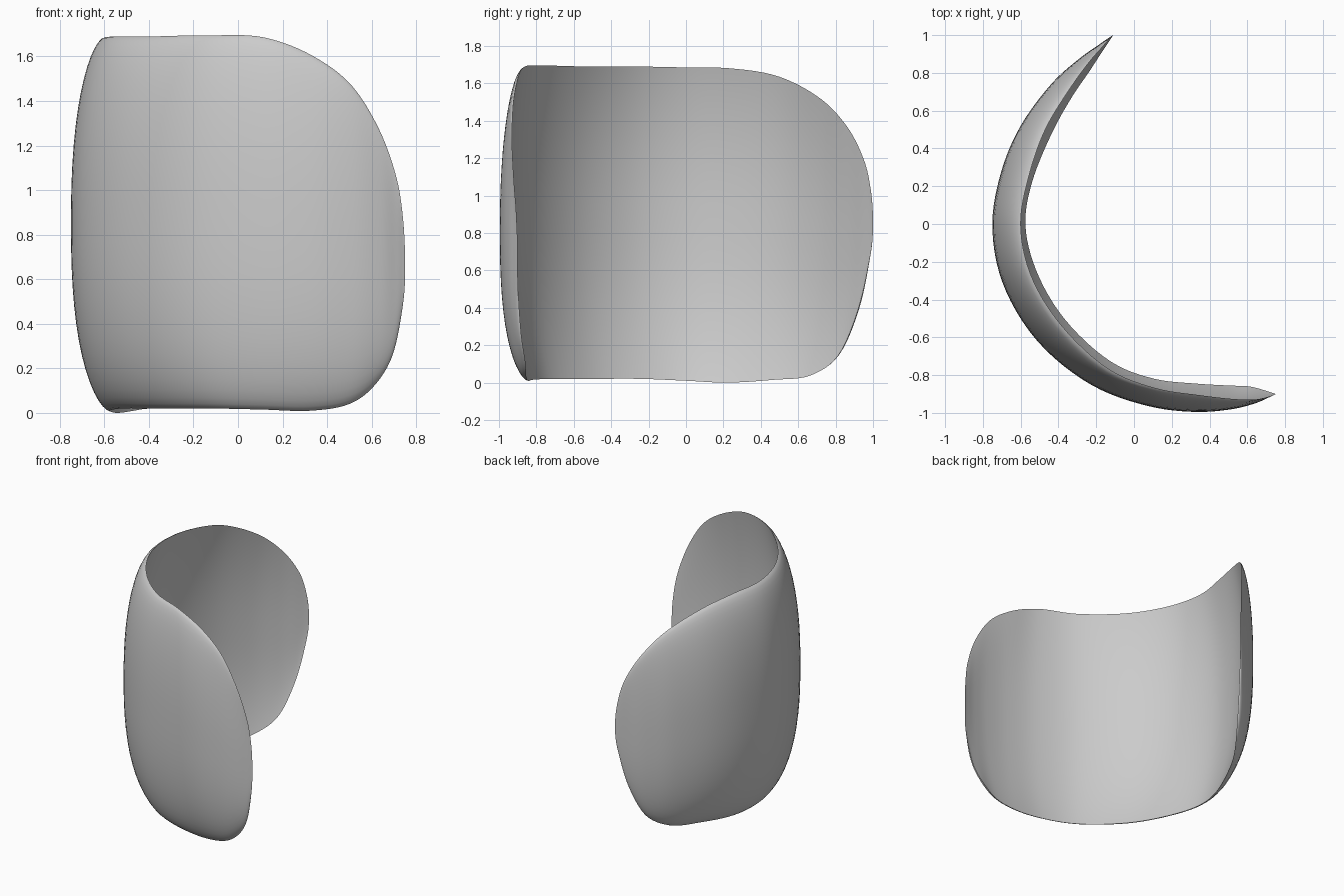
import bpy, bmesh, math
from mathutils import Vector

if "Cube" in bpy.data.objects:
    bpy.data.objects.remove(bpy.data.objects["Cube"])

# Stations along the cuff, back tip to front tip:
# outer mid-height xy, top rim xy, bottom rim xy, top z, bottom z
STATIONS = [
    (-.11, 1.0, -.11, 1.0, -.11, 1.0, .86, .84),
    (-.135, .985, -.13, .98, -.13, .97, 1.08, .60),
    (-.185, .95, -.165, .94, -.17, .91, 1.22, .36),
    (-.29, .875, -.235, .86, -.235, .81, 1.37, .14),
    (-.43, .75, -.33, .73, -.33, .67, 1.51, .04),
    (-.60, .52, -.47, .50, -.44, .47, 1.635, .015),
    (-.705, .27, -.56, .24, -.54, .22, 1.68, .0),
    (-.75, 0, -.60, 0, -.575, 0, 1.685, .01),
    (-.70, -.30, -.55, -.26, -.52, -.24, 1.69, .02),
    (-.52, -.61, -.39, -.53, -.37, -.50, 1.69, .02),
    (-.22, -.855, -.13, -.77, -.12, -.73, 1.695, .02),
    (.08, -.965, .12, -.87, .11, -.82, 1.685, .015),
    (.33, -.995, .34, -.905, .33, -.845, 1.60, .01),
    (.52, -.98, .51, -.925, .50, -.855, 1.47, .04),
    (.64, -.95, .63, -.93, .61, -.86, 1.28, .12),
    (.71, -.92, .705, -.92, .69, -.88, 1.08, .25),
    (.74, -.905, .738, -.907, .735, -.895, .90, .45),
    (.75, -.90, .75, -.90, .75, -.90, .66, .64),
]
SUB, ROWS = 6, 28


def tip_tangent(v):
    """Only the heights change at a tip, so its outline is rounded."""
    return Vector([0] * 6 + [v[6] * 1.3, v[7] * 1.3])


def station(i, f):
    """Smooth interpolation between stations, spaced by distance."""
    n = len(STATIONS)
    p = [Vector(STATIONS[min(max(k, 0), n - 1)]) for k in (i - 1, i, i + 1, i + 2)]
    d = [max((b - a).length, 1e-4) ** .5 for a, b in zip(p, p[1:])]
    m1 = ((p[1] - p[0]) / d[0] - (p[2] - p[0]) / (d[0] + d[1]) + (p[2] - p[1]) / d[1]) * d[1]
    m2 = ((p[2] - p[1]) / d[1] - (p[3] - p[1]) / (d[1] + d[2]) + (p[3] - p[2]) / d[2]) * d[1]
    if i == 0:
        m1 = tip_tangent(p[2] - p[1])
    if i == n - 2:
        m2 = tip_tangent(p[2] - p[1])
    f2, f3 = f * f, f * f * f
    return p[1] * (2*f3 - 3*f2 + 1) + m1 * (f3 - 2*f2 + f) + p[2] * (3*f2 - 2*f3) + m2 * (f3 - f2)


def section(s):
    """Closed vertical slice: both walls bulge outward, with a rounded rim."""
    outer, top, bottom = (Vector((s[k], s[k + 1])) for k in (0, 2, 4))
    inside, outside = [], []
    for r in range(ROWS + 1):
        t = math.sin(math.pi * (r / ROWS - .5))
        rim = bottom.lerp(top, (t + 1) / 2)
        bulge = max(0, 1 - abs(t) ** 2.4)
        a = rim.lerp(outer, .65 * bulge)
        b = rim.lerp(outer, bulge ** .6)
        z = s[7] + (s[6] - s[7]) * (t + 1) / 2
        inside.append((a.x, a.y, z))
        outside.append((b.x, b.y, z))
    return inside + outside[-2:0:-1]


# Curved cuff shell, skinned across the slices
slices = [section(station(i, k / SUB)) for i in range(len(STATIONS) - 1) for k in range(SUB)]
slices.append(section(STATIONS[-1]))
bm = bmesh.new()
rings = [[bm.verts.new(co) for co in sl] for sl in slices]
for a, b in zip(rings, rings[1:]):
    for j in range(len(a)):
        k = (j + 1) % len(a)
        bm.faces.new((a[j], a[k], b[k], b[j]))
bmesh.ops.remove_doubles(bm, verts=bm.verts, dist=.0004)
bmesh.ops.recalc_face_normals(bm, faces=bm.faces)
mesh = bpy.data.meshes.new("curved_cuff")
bm.to_mesh(mesh)
bm.free()
cuff = bpy.data.objects.new("curved_cuff", mesh)
bpy.context.collection.objects.link(cuff)
bpy.context.view_layer.objects.active = cuff
cuff.select_set(True)
bpy.ops.object.shade_smooth_by_angle(angle=math.radians(60))
